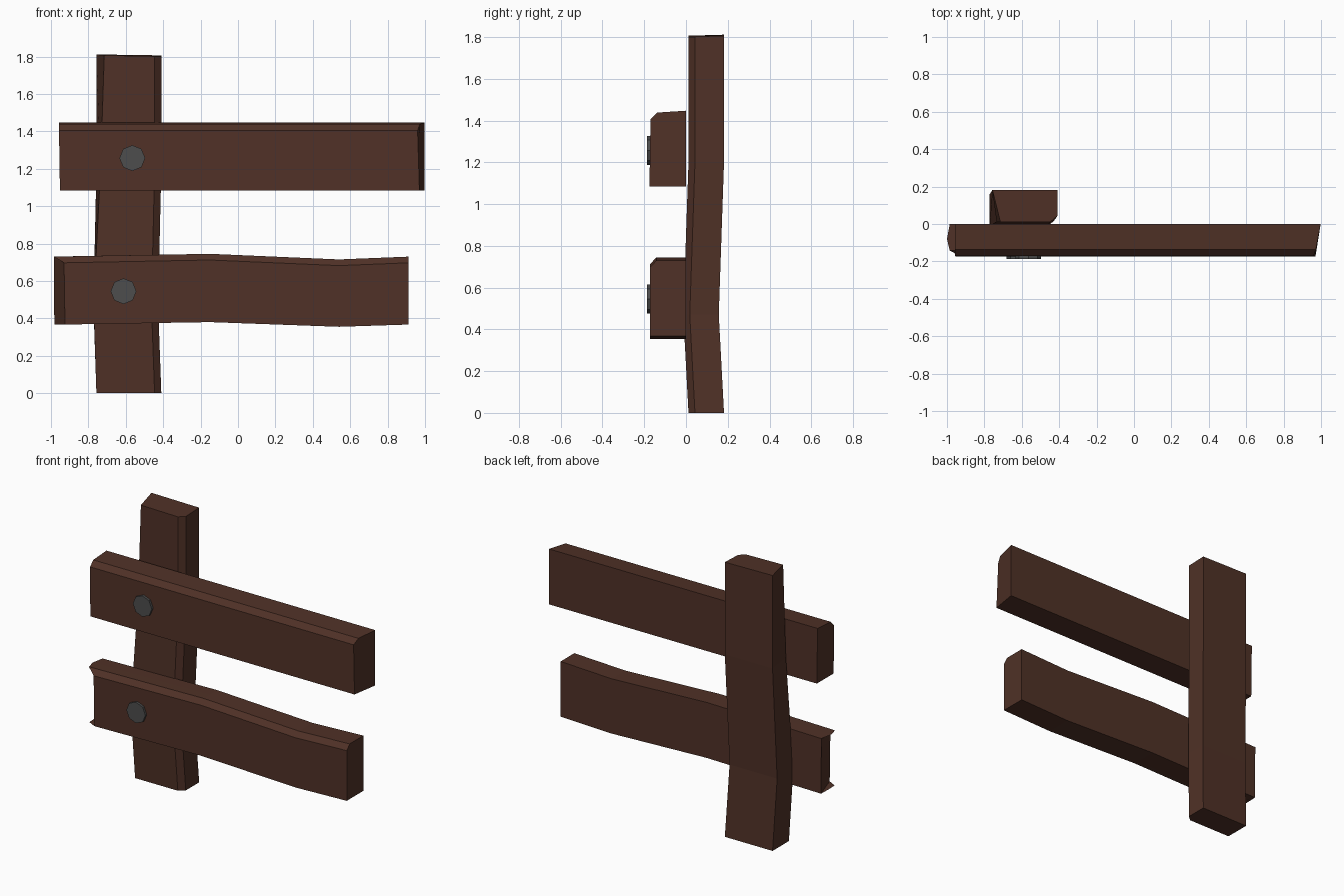
import bpy, bmesh
from math import radians

if "Cube" in bpy.data.objects:
    bpy.data.objects.remove(bpy.data.objects["Cube"])


def material(name, color):
    m = bpy.data.materials.new(name)
    m.diffuse_color = (*color, 1)
    m.use_nodes = True
    m.node_tree.nodes["Principled BSDF"].inputs["Base Color"].default_value = m.diffuse_color
    return m


wood = material("dark_wood", (0.080, 0.031, 0.020))
iron = material("dark_iron", (0.075, 0.075, 0.075))


def finish(name, bm, mat):
    bmesh.ops.recalc_face_normals(bm, faces=bm.faces)
    mesh = bpy.data.meshes.new(name)
    bm.to_mesh(mesh)
    bm.free()
    mesh.materials.append(mat)
    bpy.context.collection.objects.link(bpy.data.objects.new(name, mesh))


def loft(rings):
    """Skin a list of equal-length rings and cap the last one."""
    bm = bmesh.new()
    vs = [[bm.verts.new(p) for p in r] for r in rings]
    n = len(vs[0])
    for a, b in zip(vs, vs[1:]):
        for i in range(n):
            j = (i + 1) % n
            bm.faces.new((a[i], a[j], b[j], b[i]))
    bm.faces.new(vs[-1])
    return bm, vs


# Upright post: five-sided section, bent forward near the lower rail
post = []
for z, dy, back_l, front_l, right in ((0, 0, -.757, -.757, -.41),
                                      (.47, -.025, -.773, -.772, -.427),
                                      (1.2, 0, -.757, -.735, -.41),
                                      (1.806, 0, -.757, -.715, -.41)):
    tip = .005 if z > 1.5 else 0
    post.append([(back_l, .182 + dy, z + tip), (right, .182 + dy, z),
                 (right, .043 + dy, z - tip), (right - .036, .012 + dy, z - tip),
                 (front_l, .012 + dy, z)])
bm, vs = loft(post)
bm.faces.new(vs[0])
finish("post", bm, wood)

# Upper rail: straight, chamfered top front edge, slanted right end
section = [(0, 1.447), (-.137, 1.438), (-.17, 1.405), (-.175, 1.083), (0, 1.083)]
rings = [[(x, y, z) for x, (y, z) in zip(xs, section)]
         for xs in ((-.957, -.957, -.957, -.952, -.952),
                    (.998, .972, .960, .970, .998))]
bm, vs = loft(rings)
bm.faces.new(vs[0])
finish("upper_rail", bm, wood)

# Lower rail: wavy, with a splintered left end
ys = (0, -.08, -.142, -.172, -.172, -.142, -.08, 0)
rings = []
for x, top, bottom in ((-.985, .73, .367), (-.15, .745, .38),
                       (.54, .715, .355), (.912, .73, .367)):
    zs = (top, top, top, top - .033, bottom, bottom, bottom, bottom)
    xs = [x] * 8
    if x < -.9:
        xs = [-.985, -1, -.985, -.93, -.925, -.982, -.985, -.982]
    rings.append(list(zip(xs, ys, zs)))
bm, vs = loft(rings)
end = vs[0]
bm.faces.new((end[0], end[3], end[4], end[7]))
bm.faces.new((end[0], end[1], end[2], end[3]))
bm.faces.new((end[4], end[5], end[6], end[7]))
finish("lower_rail", bm, wood)

# Octagonal bolt heads
for name, x, z in (("upper_bolt", -.565, 1.257), ("lower_bolt", -.612, .545)):
    bpy.ops.mesh.primitive_cylinder_add(vertices=8, radius=.069, depth=.037,
                                        location=(x, -.1685, z),
                                        rotation=(radians(90), 0, 0))
    ob = bpy.context.object
    ob.name = name
    ob.data.materials.append(iron)
